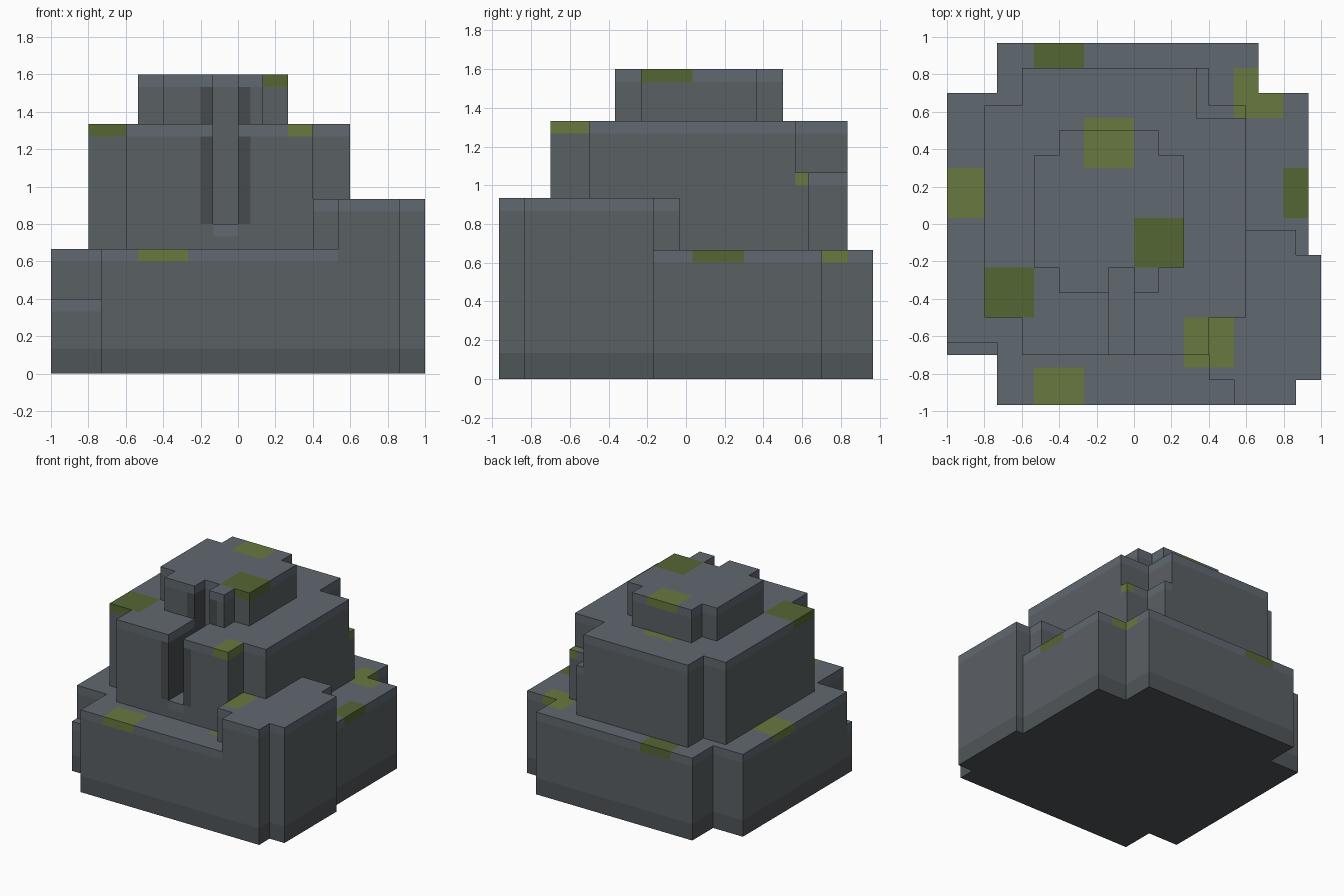
import bpy, bmesh, math

if "Cube" in bpy.data.objects:
    bpy.data.objects.remove(bpy.data.objects["Cube"])

U = 1 / 15            # size of one block
NX, NY = 30, 29       # footprint in blocks

# Rectangles are (x0, y0, x1, y1): x counted from the centre, y from the front edge
height = {}


def cells(rect):
    x0, y0, x1, y1 = rect
    return [(x, y) for x in range(x0, x1) for y in range(y0, y1)]


def raise_to(h, *rects):
    for r in rects:
        for c in cells(r):
            height[c] = max(height.get(c, 0), h)


def carve_to(h, rect):
    for c in cells(rect):
        if c in height:
            height[c] = min(height[c], h)


# Lower ledge, its low side step, and the raised front right shoulder
raise_to(10, (-11, 0, 10, 29), (-15, 5, 14, 25))
raise_to(6, (-15, 4, -11, 5))
raise_to(14, (8, 0, 13, 2), (6, 2, 15, 12), (6, 12, 13, 14))
# Middle tier with a broken back right corner
raise_to(20, (-12, 7, 9, 24), (-9, 4, 6, 27))
for part in ((5, 23, 9, 24), (5, 24, 6, 27)):
    carve_to(16, part)
# Top tier and the crack running down the front
raise_to(24, (-8, 11, 4, 20), (-6, 9, 2, 22))
carve_to(12, (-2, 4, 0, 11))

# Shaded crack edges
crack = set(cells((-3, 4, -2, 11)) + cells((0, 4, 1, 11)))

# Moss patches cover the top block of each column
MOSS = {}
for name, rects in {
    "moss_light": [(8, 23, 12, 27), (-15, 15, -12, 19), (4, 3, 8, 7),
                   (-8, 0, -4, 3), (-4, 19, 0, 23)],
    "moss_dark": [(-8, 27, -4, 29), (12, 15, 14, 19), (-12, 7, -8, 11),
                  (0, 11, 4, 15)],
}.items():
    for r in rects:
        for c in cells(r):
            MOSS[c] = name


def kind(c, z):
    if z == height[c] - 1:
        return MOSS.get(c, "stone_light")
    if c in crack and z >= 12:
        return "stone_crack"
    return "stone_dark" if z < 2 else "stone"


# Materials
def linear(v):
    v /= 255
    return v / 12.92 if v <= 0.04045 else ((v + 0.055) / 1.055) ** 2.4


COLOURS = {
    "stone": (90, 96, 100), "stone_light": (96, 104, 112),
    "stone_dark": (79, 85, 88), "stone_crack": (71, 75, 77),
    "moss_light": (104, 121, 63), "moss_dark": (85, 102, 51),
}
mesh = bpy.data.meshes.new("rock")
slot = {}
for i, (name, rgb) in enumerate(COLOURS.items()):
    mat = bpy.data.materials.new(name)
    mat.diffuse_color = (*map(linear, rgb), 1)
    mat.use_nodes = True
    mat.node_tree.nodes["Principled BSDF"].inputs["Base Color"].default_value = mat.diffuse_color
    mesh.materials.append(mat)
    slot[name] = i

# Rock surface: only the exposed sides of the blocks
bm = bmesh.new()
verts = {}


def quad(points, name):
    vs = []
    for p in points:
        if p not in verts:
            verts[p] = bm.verts.new((p[0] * U, (p[1] - NY / 2) * U, p[2] * U))
        vs.append(verts[p])
    bm.faces.new(vs).material_index = slot[name]


for (x, y), h in height.items():
    ring = [(x, y), (x + 1, y), (x + 1, y + 1), (x, y + 1)]
    quad([(*p, h) for p in ring], kind((x, y), h - 1))
    quad([(*p, 0) for p in reversed(ring)], "stone_dark")
    for k, (dx, dy) in enumerate([(0, -1), (1, 0), (0, 1), (-1, 0)]):
        a, b = ring[k], ring[(k + 1) % 4]
        for z in range(height.get((x + dx, y + dy), 0), h):
            quad([(*a, z), (*b, z), (*b, z + 1), (*a, z + 1)], kind((x, y), z))

# Merge flat areas of one colour
bmesh.ops.dissolve_limit(bm, angle_limit=math.radians(1), verts=bm.verts[:],
                         edges=bm.edges[:], delimit={'MATERIAL'})
bm.to_mesh(mesh)
bm.free()
rock = bpy.data.objects.new("rock", mesh)
bpy.context.collection.objects.link(rock)
